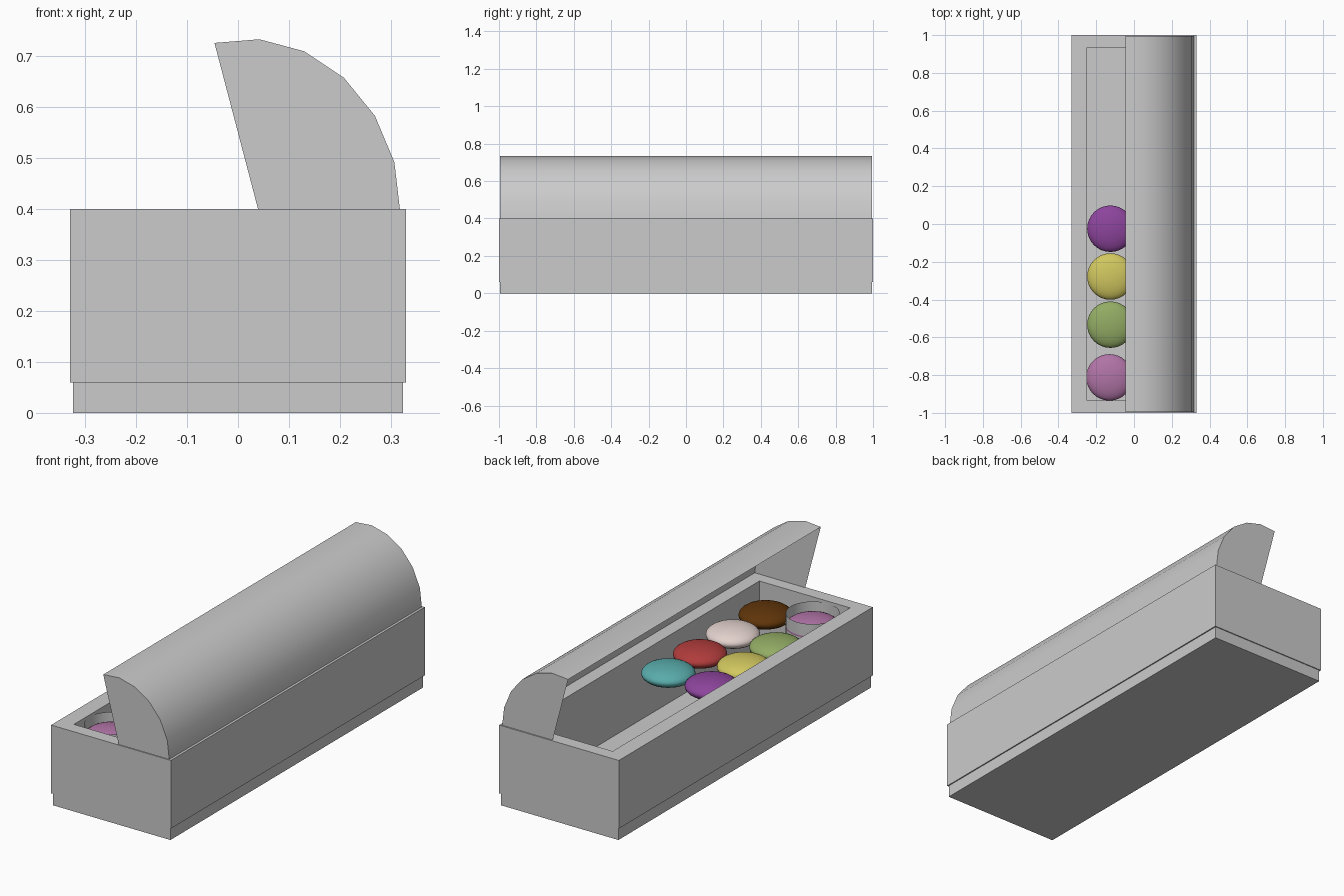
import bpy, bmesh, math
from mathutils import Vector

if "Cube" in bpy.data.objects:
    bpy.data.objects.remove(bpy.data.objects["Cube"])


def make_object(name, bm):
    bmesh.ops.recalc_face_normals(bm, faces=bm.faces)
    mesh = bpy.data.meshes.new(name)
    bm.to_mesh(mesh)
    bm.free()
    ob = bpy.data.objects.new(name, mesh)
    bpy.context.collection.objects.link(ob)
    return ob


def smooth(ob, degrees=35):
    bpy.ops.object.select_all(action='DESELECT')
    ob.select_set(True)
    bpy.context.view_layer.objects.active = ob
    bpy.ops.object.shade_smooth_by_angle(angle=math.radians(degrees))


def material(name, rgb):
    mat = bpy.data.materials.new(name)
    mat.diffuse_color = [(c / 255) ** 2.2 for c in rgb] + [1]
    mat.use_nodes = True
    mat.node_tree.nodes["Principled BSDF"].inputs["Base Color"].default_value = mat.diffuse_color
    return mat


def rect_ring(bm, hx, hy, z):
    return [bm.verts.new((sx * hx, sy * hy, z))
            for sx, sy in ((-1, -1), (1, -1), (1, 1), (-1, 1))]


def bridge(bm, a, b):
    n = len(a)
    for i in range(n):
        bm.faces.new((a[i], a[(i + 1) % n], b[(i + 1) % n], b[i]))


# Plinth under the box
bm = bmesh.new()
low, high = rect_ring(bm, 0.324, 0.995, 0), rect_ring(bm, 0.324, 0.995, 0.06)
bridge(bm, low, high)
bm.faces.new(low)
bm.faces.new(high)
make_object("plinth", bm)

# Open box: outer wall, rim, inner wall, floor
bm = bmesh.new()
rings = [rect_ring(bm, *r) for r in ((0.33, 1, 0.06), (0.33, 1, 0.4),
                                     (0.25, 0.935, 0.4), (0.25, 0.935, 0.065))]
for a, b in zip(rings, rings[1:]):
    bridge(bm, a, b)
bm.faces.new(rings[0])
bm.faces.new(rings[-1])
make_object("box", bm)

# Raised lid: hollow half-ellipse shell with end panels, tilted and cut at the rim
tilt = math.radians(14.7)
along = Vector((-math.sin(tilt), math.cos(tilt)))
out = Vector((math.cos(tilt), math.sin(tilt)))
centre = Vector((0.034, 0.42))
points = []
for i in range(11):
    a = math.radians(18 * i)
    points.append(centre + along * 0.316 * math.cos(a) + out * 0.282 * math.sin(a))
bm = bmesh.new()
ends = [[bm.verts.new((p.x, y, p.y)) for p in points] for y in (-0.995, 0.994)]
for i in range(10):
    bm.faces.new((ends[0][i], ends[0][i + 1], ends[1][i + 1], ends[1][i]))
for end in ends:
    bm.faces.new(end)
bmesh.ops.bisect_plane(bm, geom=bm.verts[:] + bm.edges[:] + bm.faces[:],
                       plane_co=(0, 0, 0.399), plane_no=(0, 0, 1), clear_inner=True)
smooth(make_object("lid", bm))

# Sweets: flattened spheres in two rows
sweets = [
    ("mauve", -0.13, -0.812, (175, 115, 165)),
    ("green", -0.125, -0.533, (145, 170, 100)),
    ("yellow", -0.125, -0.278, (208, 198, 95)),
    ("purple", -0.125, -0.025, (140, 70, 155)),
    ("brown", 0.112, -0.787, (95, 55, 18)),
    ("cream", 0.115, -0.533, (225, 208, 203)),
    ("red", 0.115, -0.275, (175, 62, 62)),
    ("teal", 0.115, -0.025, (90, 170, 170)),
]
for name, x, y, rgb in sweets:
    bm = bmesh.new()
    bmesh.ops.create_uvsphere(bm, u_segments=32, v_segments=16, radius=0.123)
    ob = make_object(name + "_sweet", bm)
    ob.location = (x, y, 0.325)
    ob.scale = (1, 1, 0.38)
    ob.data.materials.append(material(name, rgb))
    smooth(ob, 60)

# Open cup around the corner sweet
bm = bmesh.new()
cup = bmesh.ops.create_cone(bm, cap_ends=True, segments=32, radius1=0.122,
                            radius2=0.122, depth=0.14)
top = [f for f in bm.faces if f.normal.z > 0.9]
bmesh.ops.delete(bm, geom=top, context='FACES_ONLY')
ob = make_object("sweet_cup", bm)
ob.location = (-0.13, -0.812, 0.32)
smooth(ob)
